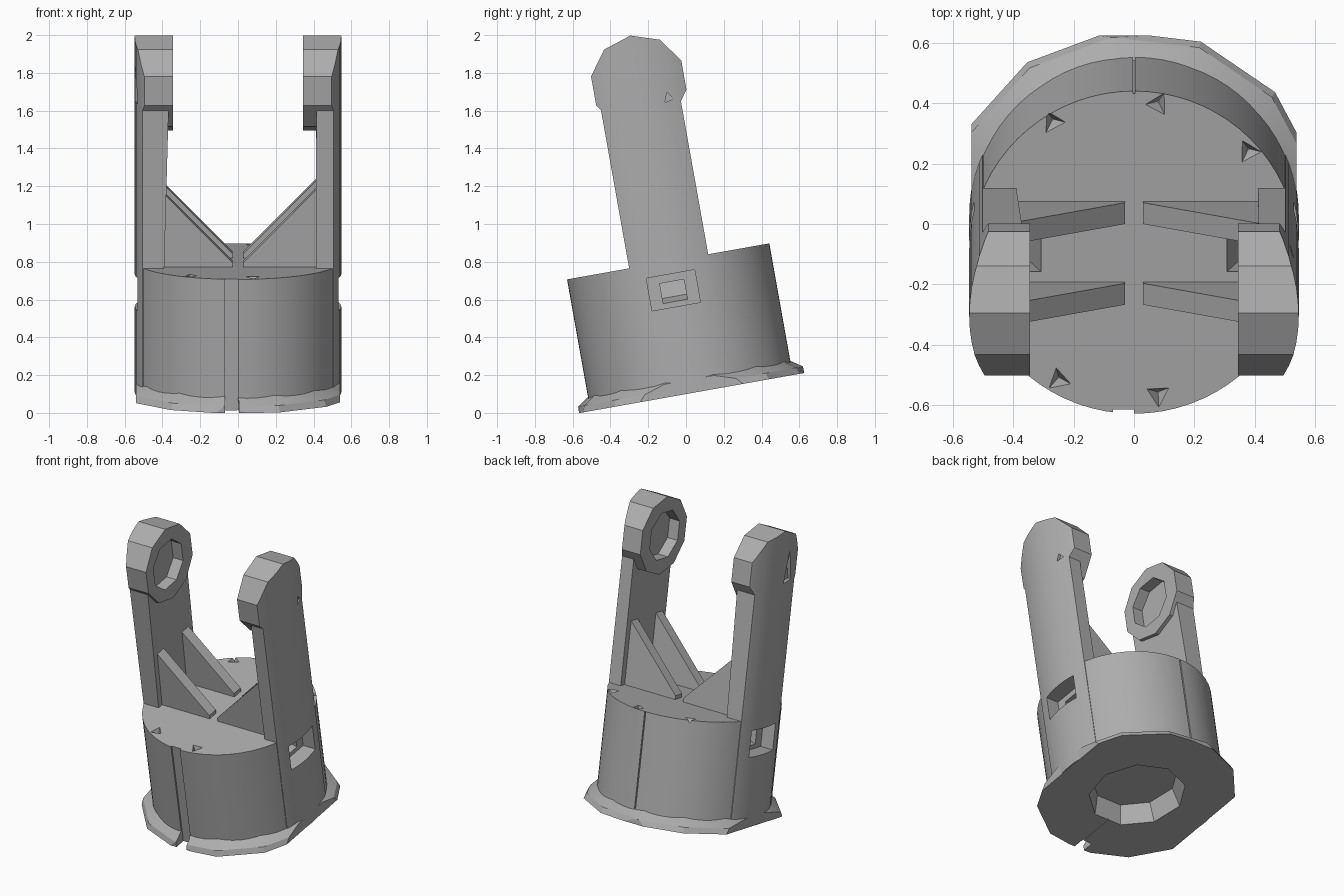
import bpy, bmesh
from math import sin, cos, pi, radians
from mathutils import Matrix, Vector

cube = bpy.data.objects.get("Cube")
if cube:
    bpy.data.objects.remove(cube)

grey = bpy.data.materials.new("mid grey")
grey.use_nodes = True
COLOUR = (0.42, 0.42, 0.42, 1)
grey.diffuse_color = COLOUR
grey.node_tree.nodes["Principled BSDF"].inputs["Base Color"].default_value = COLOUR

R, DECK = 0.547, 0.708
TILT = Matrix.Translation((0, 0.03, 0.105)) @ Matrix.Rotation(radians(10.1), 4, "X")


def finish_mesh(name, bm):
    bmesh.ops.recalc_face_normals(bm, faces=bm.faces)
    mesh = bpy.data.meshes.new(name)
    bm.to_mesh(mesh)
    bm.free()
    mesh.materials.append(grey)
    ob = bpy.data.objects.new(name, mesh)
    bpy.context.collection.objects.link(ob)
    return ob


def prism(name, points, axis, low, high):
    """Extrude a flat outline along the x or y axis."""
    bm = bmesh.new()
    place = (lambda p, d: (d, p[0], p[1])) if axis == "x" else (lambda p, d: (p[0], d, p[1]))
    face = bm.faces.new([bm.verts.new(place(p, low)) for p in points])
    top = bmesh.ops.extrude_face_region(bm, geom=[face])["geom"]
    step = Vector((high - low, 0, 0)) if axis == "x" else Vector((0, high - low, 0))
    bmesh.ops.translate(bm, vec=step, verts=[v for v in top if isinstance(v, bmesh.types.BMVert)])
    return finish_mesh(name, bm)


def box(name, x, y, z):
    outline = [(x[0], z[0]), (x[1], z[0]), (x[1], z[1]), (x[0], z[1])]
    return prism(name, outline, "y", *y)


def cone(name, sides, r1, r2, low, high, at=(0, 0), turn=0):
    bm = bmesh.new()
    spot = Matrix.Translation((at[0], at[1], (low + high) / 2)) @ Matrix.Rotation(turn, 4, "Z")
    bmesh.ops.create_cone(bm, cap_ends=True, segments=sides, radius1=r1, radius2=r2,
                          depth=high - low, matrix=spot)
    return finish_mesh(name, bm)


def ring(sides, radius, z, phase=0):
    return [(radius * cos(phase + 2 * pi * i / sides), z + radius * sin(phase + 2 * pi * i / sides))
            for i in range(sides)]


def combine(ob, tool, how="DIFFERENCE"):
    bpy.context.view_layer.objects.active = ob
    mod = ob.modifiers.new("combine", "BOOLEAN")
    mod.operation, mod.solver, mod.object = how, "EXACT", tool
    bpy.ops.object.modifier_apply(modifier=mod.name)
    bpy.data.objects.remove(tool)


def window(side):
    """Side opening with a narrower pocket that rises through the deck."""
    cut = box("window_cutter", sorted((side * 0.44, side * 0.7)), (-0.13, 0.13), (0.465, 0.64))
    pocket = prism("pocket_cutter", [(side * 0.45, 0.49), (side * 0.345, 0.52), (side * 0.3, 0.75),
                                     (side * 0.405, 0.75), (side * 0.405, 0.6), (side * 0.45, 0.6)],
                   "y", -0.065, 0.065)
    combine(cut, pocket, "UNION")
    return cut


parts = []

# Drum body, with a shallow polygonal socket underneath
body = cone("drum_body", 72, R - 0.003, R - 0.003, 0.004, DECK)
combine(body, cone("socket_cutter", 9, 0.31, 0.27, -0.02, 0.13))
combine(body, box("front_groove_cutter", (-0.07, 0), (-0.7, -R + 0.018), (-0.1, 0.8)))
combine(body, box("back_seam_cutter", (-0.004, 0.004), (R - 0.012, 0.7), (-0.1, 0.8)))
for side in (-1, 1):
    combine(body, window(side))
# Small triangular pits in the deck
for x, y, turn in ((-0.27, 0.44, 0.5), (0.08, 0.5, 1.6), (0.38, 0.34, 2.6),
                   (-0.25, -0.43, 0.2), (0.08, -0.48, 1.1)):
    combine(body, cone("pit_cutter", 3, 0.005, 0.045, 0.66, 0.712, (x, y), turn))
parts.append(body)

# Flared foot ring, trimmed flush with the arms
foot = cone("foot_flange", 13, 0.625, 0.61, 0, 0.035, turn=0.12)
combine(foot, cone("foot_taper", 13, 0.61, 0.535, 0.035, 0.085, turn=0.12), "UNION")
combine(foot, box("trim", (-0.54, 0.54), (-0.605, 0.605), (-0.1, 0.2)), "INTERSECT")
combine(foot, cone("foot_hole_cutter", 9, 0.31, 0.27, -0.02, 0.13))
combine(foot, box("foot_slit_cutter", (-0.07, 0), (-0.7, -R + 0.018), (-0.1, 0.2)))
combine(foot, box("foot_split_cutter", (-0.006, 0.006), (-0.7, -0.2), (-0.1, 0.06)))
parts.append(foot)

for side, label in ((1, "left"), (-1, "right")):
    # Upright arm with a rounded outer face and a faceted head
    inner_top = 0.415 if side > 0 else 0.365
    arm = prism(label + "_arm", [(side * x, z) for x, z in
                ((0.41, 0.0), (0.6, 0.0), (0.6, 1.65), (inner_top, 1.65))], "y", -0.21, 0.215)
    head = prism("head", [(y + 0.012, z) for y, z in ring(10, 0.255, 1.665, pi / 2)],
                 "x", *sorted((side * 0.345, side * 0.6)))
    combine(arm, head, "UNION")
    combine(arm, cone("round_trim", 72, R, R, 0.004, 2.1), "INTERSECT")
    # Axle socket on the inner face
    combine(arm, prism("axle_cutter", ring(8, 0.165, 1.665, pi / 8), "x",
                       *sorted((side * 0.3, side * 0.42))))
    combine(arm, window(side))
    # Triangular nick on the outer face
    nick = ((0.13, 1.54), (0.18, 1.55), (0.15, 1.59)) if side > 0 else \
           ((-0.13, 1.58), (-0.03, 1.57), (-0.07, 1.78))
    combine(arm, prism("nick_cutter", nick, "x", *sorted((side * 0.51, side * 0.7))))
    parts.append(arm)
    # Pair of sloping gussets
    for low, place in ((-0.172, "front"), (0.1, "back")):
        rib = [(side * x, z) for x, z in ((0.03, DECK - 0.01), (0.42, DECK - 0.01),
                                          (0.42, 1.13), (0.03, DECK + 0.025))]
        parts.append(prism(f"{label}_{place}_gusset", rib, "y", low, low + 0.072))

# Lean everything back and shade
for ob in parts:
    ob.data.transform(TILT)
    bpy.ops.object.select_all(action="DESELECT")
    ob.select_set(True)
    bpy.context.view_layer.objects.active = ob
    bpy.ops.object.shade_smooth_by_angle(angle=radians(20))
